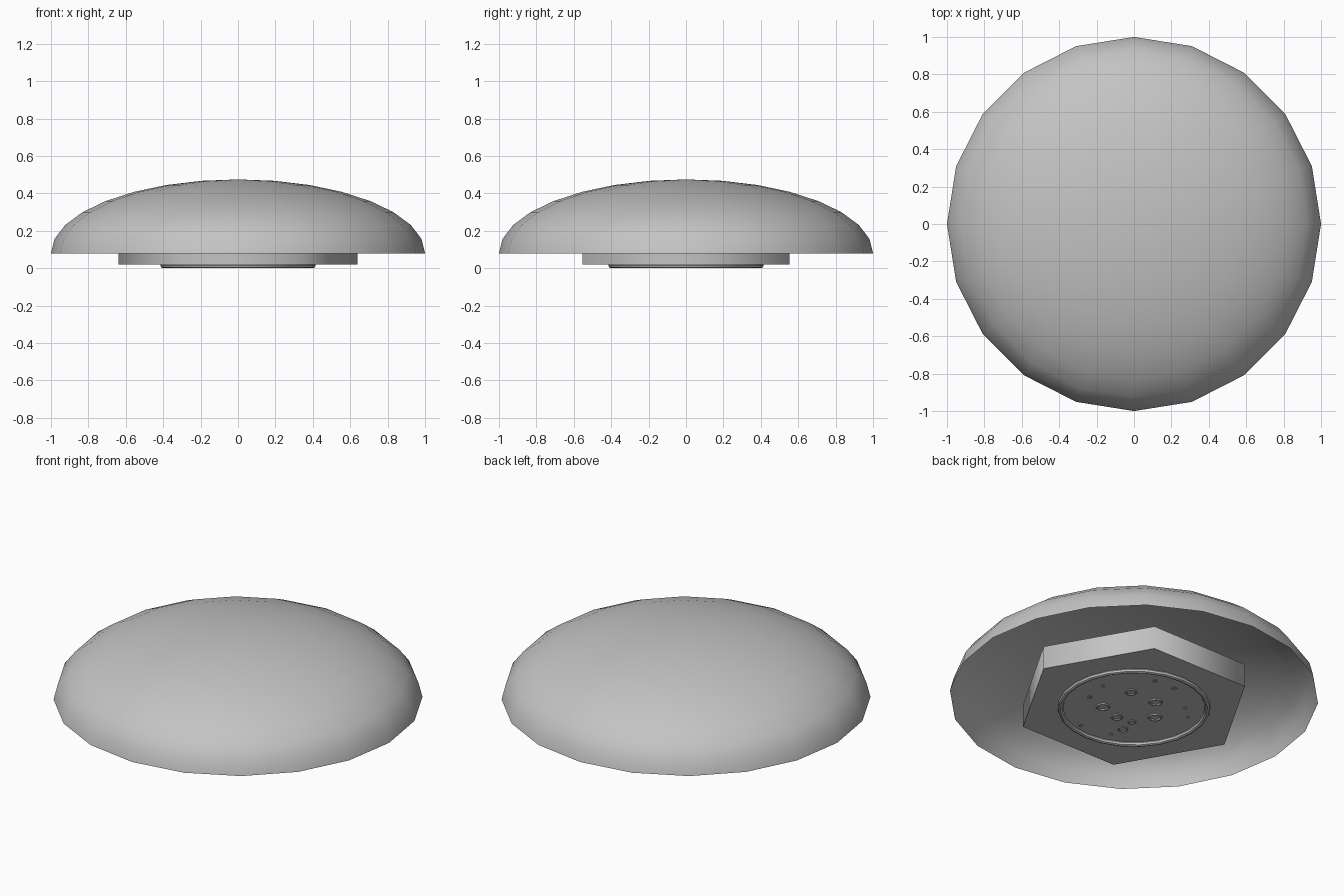
import bpy, bmesh, math

if "Cube" in bpy.data.objects:
    bpy.data.objects.remove(bpy.data.objects["Cube"])

grey = bpy.data.materials.new("grey")
grey.diffuse_color = (0.55, 0.55, 0.55, 1)
grey.use_nodes = True
grey.node_tree.nodes["Principled BSDF"].inputs["Base Color"].default_value = grey.diffuse_color


def finish(name, bm, angle):
    """Turn a bmesh into a named object with smooth shading below an angle."""
    mesh = bpy.data.meshes.new(name)
    bm.to_mesh(mesh)
    bm.free()
    mesh.materials.append(grey)
    obj = bpy.data.objects.new(name, mesh)
    bpy.context.collection.objects.link(obj)
    bpy.ops.object.select_all(action='DESELECT')
    obj.select_set(True)
    bpy.context.view_layer.objects.active = obj
    bpy.ops.object.shade_smooth_by_angle(angle=math.radians(angle))
    return obj


def ring(name, x, y, z, major, minor, sides, tube_sides):
    """Torus lying flat."""
    bpy.ops.mesh.primitive_torus_add(
        location=(x, y, z), major_radius=major, minor_radius=minor,
        major_segments=sides, minor_segments=tube_sides)
    obj = bpy.context.object
    obj.name = name
    obj.data.materials.append(grey)
    bpy.ops.object.shade_smooth_by_angle(angle=math.radians(40))


# Dome: open upper half of a flattened 20-sided sphere
bm = bmesh.new()
bmesh.ops.create_uvsphere(bm, u_segments=20, v_segments=16, radius=1)
below = [v for v in bm.verts if v.co.z < -0.01]
bmesh.ops.delete(bm, geom=below, context='VERTS')
for v in bm.verts:
    v.co.z = 0.08 + v.co.z * 0.395
finish("dome", bm, 60)

# Hexagonal base, partly sunk into the dome
bm = bmesh.new()
bmesh.ops.create_cone(bm, cap_ends=True, segments=6, radius1=0.64,
                      radius2=0.64, depth=0.138)
# corners point along x
if max(v.co.x for v in bm.verts) < 0.62:
    for v in bm.verts:
        v.co.x, v.co.y = v.co.y, -v.co.x
for v in bm.verts:
    v.co.z += 0.02 + 0.069
finish("hexagonal_base", bm, 65)

# Large ring on the underside
ring("underside_ring", 0, 0, 0.015, 0.4, 0.015, 24, 8)

# Small raised rings scattered inside the large one: x, y, radius
SPOTS = [
    (0.114, 0.111, 0.028), (-0.057, 0.114, 0.033), (0.129, -0.108, 0.033),
    (-0.002, -0.146, 0.028), (-0.16, -0.013, 0.033), (-0.099, -0.135, 0.02),
    (-0.11, -0.225, 0.025), (0.091, 0.286, 0.011), (-0.036, 0.294, 0.013),
    (0.273, 0.064, 0.01), (0.25, -0.074, 0.011), (-0.222, 0.167, 0.009),
    (-0.297, 0.102, 0.008), (0.089, -0.342, 0.011), (-0.096, -0.309, 0.009),
]
for i, (x, y, r) in enumerate(SPOTS):
    ring(f"small_ring_{i + 1}", x, y, 0.019, r, r * 0.2, 12, 6)
